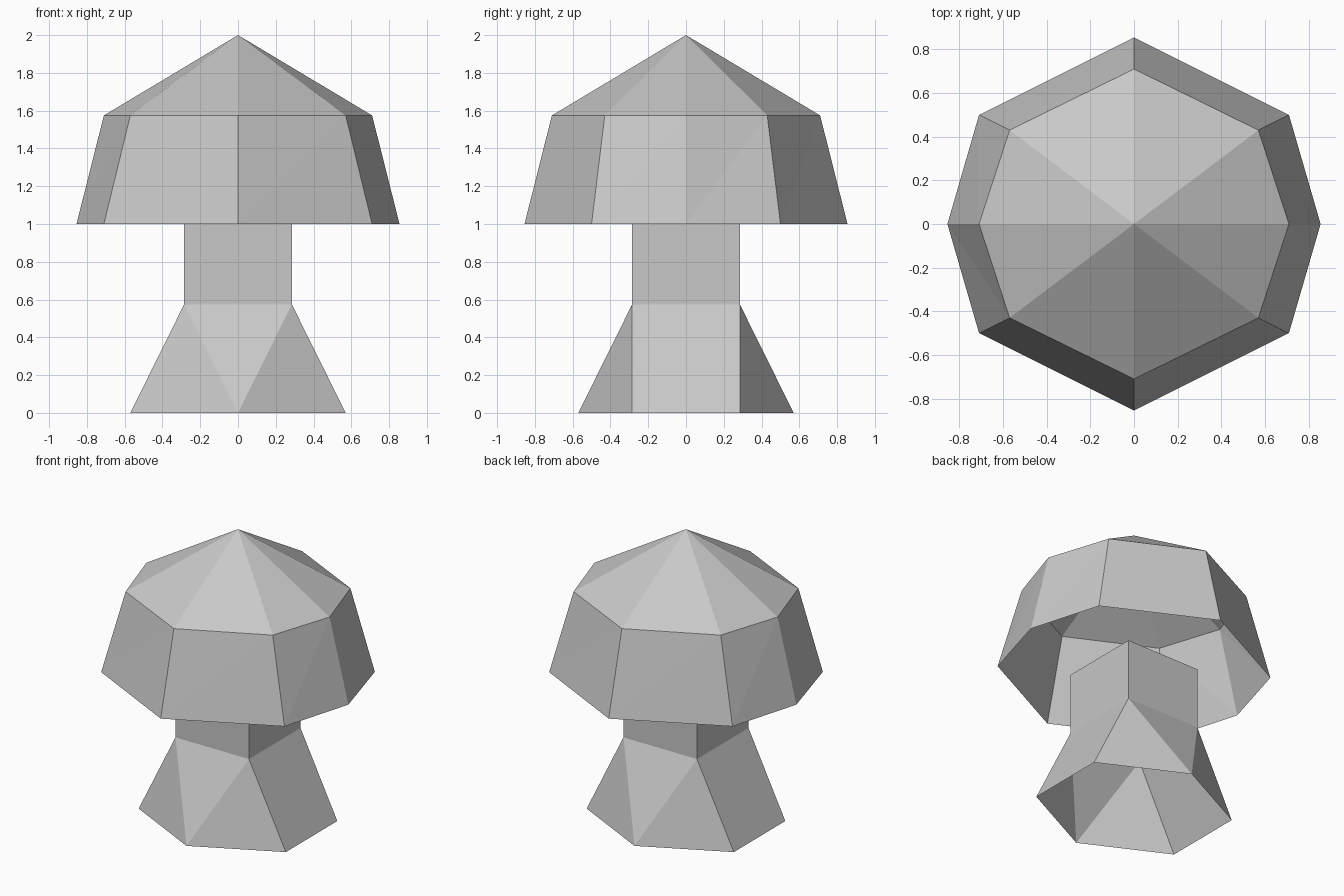
import bpy
import bmesh

cube = bpy.data.objects.get("Cube")
if cube:
    bpy.data.objects.remove(cube, do_unlink=True)

grey = bpy.data.materials.new("plain grey")
grey.use_nodes = True
colour = (0.58, 0.58, 0.58, 1)
grey.diffuse_color = colour
grey.node_tree.nodes["Principled BSDF"].inputs["Base Color"].default_value = colour


def ring(bm, outline, z):
    return [bm.verts.new((x, y, z)) for x, y in outline]


def finish(name, bm):
    bmesh.ops.recalc_face_normals(bm, faces=bm.faces)
    mesh = bpy.data.meshes.new(name)
    bm.to_mesh(mesh)
    bm.free()
    mesh.materials.append(grey)
    obj = bpy.data.objects.new(name, mesh)
    bpy.context.collection.objects.link(obj)
    return obj


def octagon(radius, x, y):
    """Counterclockwise outline with points on both axes."""
    half = [(radius, 0), (x, y), (0, radius), (-x, y)]
    return half + [(-px, -py) for px, py in half]


def square(s):
    return [(s, -s), (s, s), (-s, s), (-s, -s)]


STEM = 0.285   # half width of the stem
WAIST = 0.575  # height where the foot meets the stem

# Cap: hollow faceted skirt under a shallow pointed roof
bm = bmesh.new()
rim = ring(bm, octagon(0.855, 0.71, 0.5), 1.0)
eave = ring(bm, octagon(0.71, 0.57, 0.43), 1.575)
tip = bm.verts.new((0, 0, 2))
for i in range(8):
    j = (i + 1) % 8
    bm.faces.new((rim[i], rim[j], eave[j]))
    bm.faces.new((rim[i], eave[j], eave[i]))
    bm.faces.new((eave[i], eave[j], tip))
finish("cap", bm)

# Stem: open square tube
bm = bmesh.new()
low = ring(bm, square(STEM), WAIST)
high = ring(bm, square(STEM), 1.0)
for i in range(4):
    j = (i + 1) % 4
    bm.faces.new((low[i], low[j], high[j], high[i]))
finish("stem", bm)

# Foot: open flare from the square stem to a six-sided ground outline
bm = bmesh.new()
top = ring(bm, square(STEM), WAIST)
wide = 2 * STEM
ground = ring(bm, [(wide, -STEM), (wide, STEM), (0, wide),
                   (-wide, STEM), (-wide, -STEM), (0, -wide)], 0)
for side in (0, 1):
    a, b, c = (top[(2 * side + k) % 4] for k in range(3))
    p, q, r, s = (ground[(3 * side + k) % 6] for k in range(4))
    bm.faces.new((p, q, b, a))
    bm.faces.new((q, r, b))
    bm.faces.new((r, c, b))
    bm.faces.new((r, s, c))
finish("foot", bm)
